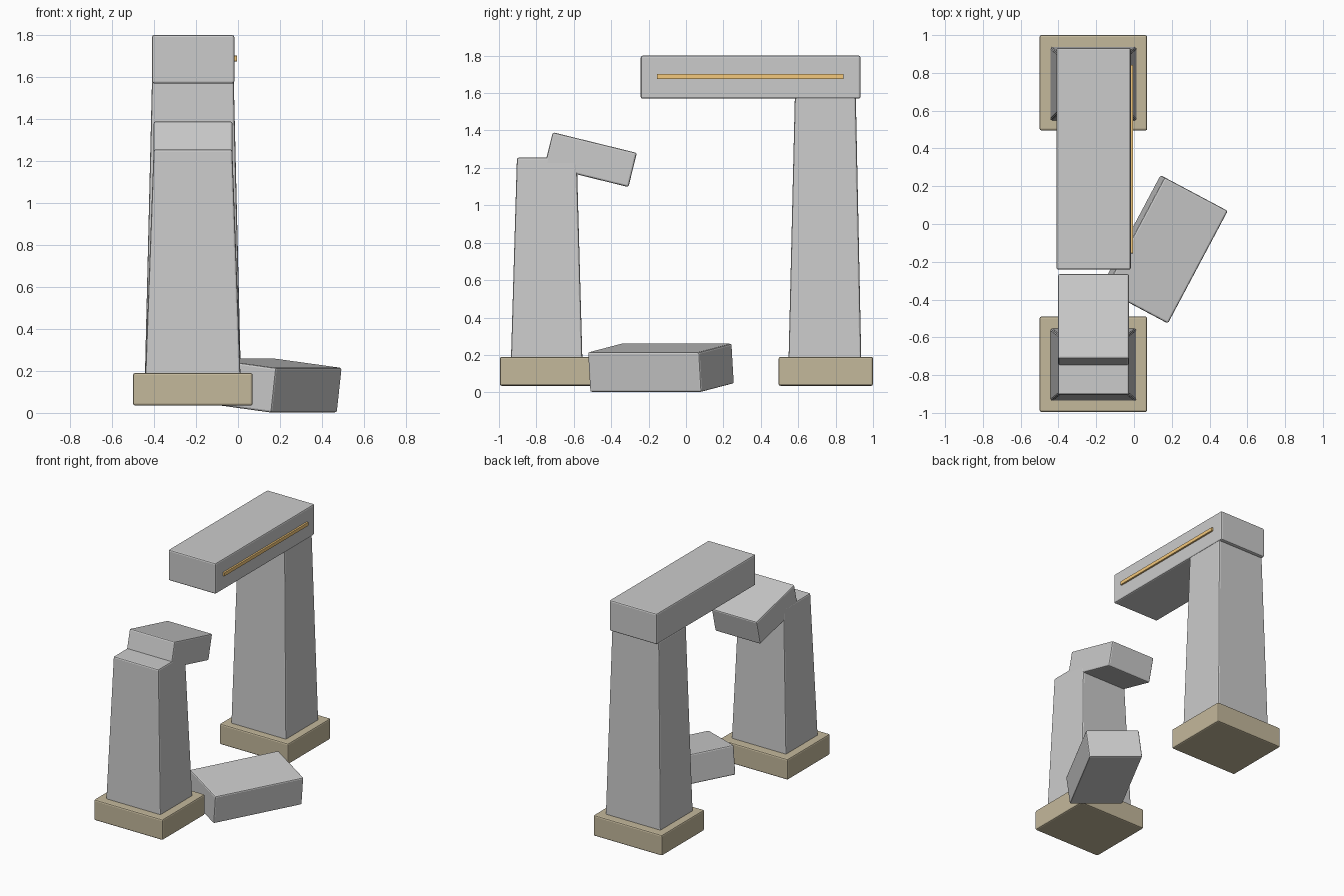
import bpy, bmesh
from math import radians
from mathutils import Vector

if "Cube" in bpy.data.objects:
    bpy.data.objects.remove(bpy.data.objects["Cube"])


def material(name, color):
    m = bpy.data.materials.new(name)
    m.diffuse_color = (*color, 1)
    m.use_nodes = True
    m.node_tree.nodes["Principled BSDF"].inputs["Base Color"].default_value = m.diffuse_color
    return m


def block(name, lo, hi, top=None, rot=(0, 0, 0), bevel=0.01, mat=None):
    """Bevelled box from corner lo to hi; top = (x0, x1, y0, y1) tapers the upper face."""
    lo, hi = Vector(lo), Vector(hi)
    mid = (lo + hi) / 2
    bm = bmesh.new()
    bmesh.ops.create_cube(bm, size=1)
    for v in bm.verts:
        sx, sy, sz = (c > 0 for c in v.co)
        x = hi.x if sx else lo.x
        y = hi.y if sy else lo.y
        if top and sz:
            x, y = top[sx], top[2 + sy]
        v.co = Vector((x, y, hi.z if sz else lo.z)) - mid
    mesh = bpy.data.meshes.new(name)
    bm.to_mesh(mesh)
    bm.free()
    ob = bpy.data.objects.new(name, mesh)
    bpy.context.collection.objects.link(ob)
    ob.location = mid
    ob.rotation_euler = [radians(a) for a in rot]
    if bevel:
        mod = ob.modifiers.new("worn_edges", 'BEVEL')
        mod.width = bevel
        mod.segments = 2
    if mat:
        mesh.materials.append(mat)
    return ob


def slab(name, centre, size, rot):
    c, h = Vector(centre), Vector(size) / 2
    return block(name, c - h, c + h, rot=rot)


earth = material("earth_stone", (0.55, 0.48, 0.33))
gold = material("gold", (0.9, 0.58, 0.2))

# Plinths
block("front_plinth", (-0.5, -0.995, 0.035), (0.07, -0.49, 0.19), mat=earth)
block("back_plinth", (-0.5, 0.495, 0.035), (0.07, 1.0, 0.19), mat=earth)

# Tapered pillars, the front one broken short
block("front_pillar", (-0.447, -0.94, 0.036), (0.017, -0.55, 1.255),
      top=(-0.402, -0.027, -0.904, -0.584))
block("back_pillar", (-0.447, 0.545, 0.036), (0.017, 0.94, 1.58),
      top=(-0.41, -0.02, 0.582, 0.908))

# Overhanging lintel with inlaid strip
block("lintel", (-0.41, -0.242, 1.57), (-0.017, 0.933, 1.8))
block("inlay_strip", (-0.03, -0.155, 1.675), (-0.004, 0.842, 1.702), bevel=0.002, mat=gold)

# Broken lintel stub and fallen block
slab("broken_stub", (-0.214, -0.51, 1.244), (0.376, 0.463, 0.188), (-13.8, 0, 0))
slab("fallen_block", (0.16, -0.134, 0.131), (0.382, 0.675, 0.215), (0, 7, -28))
